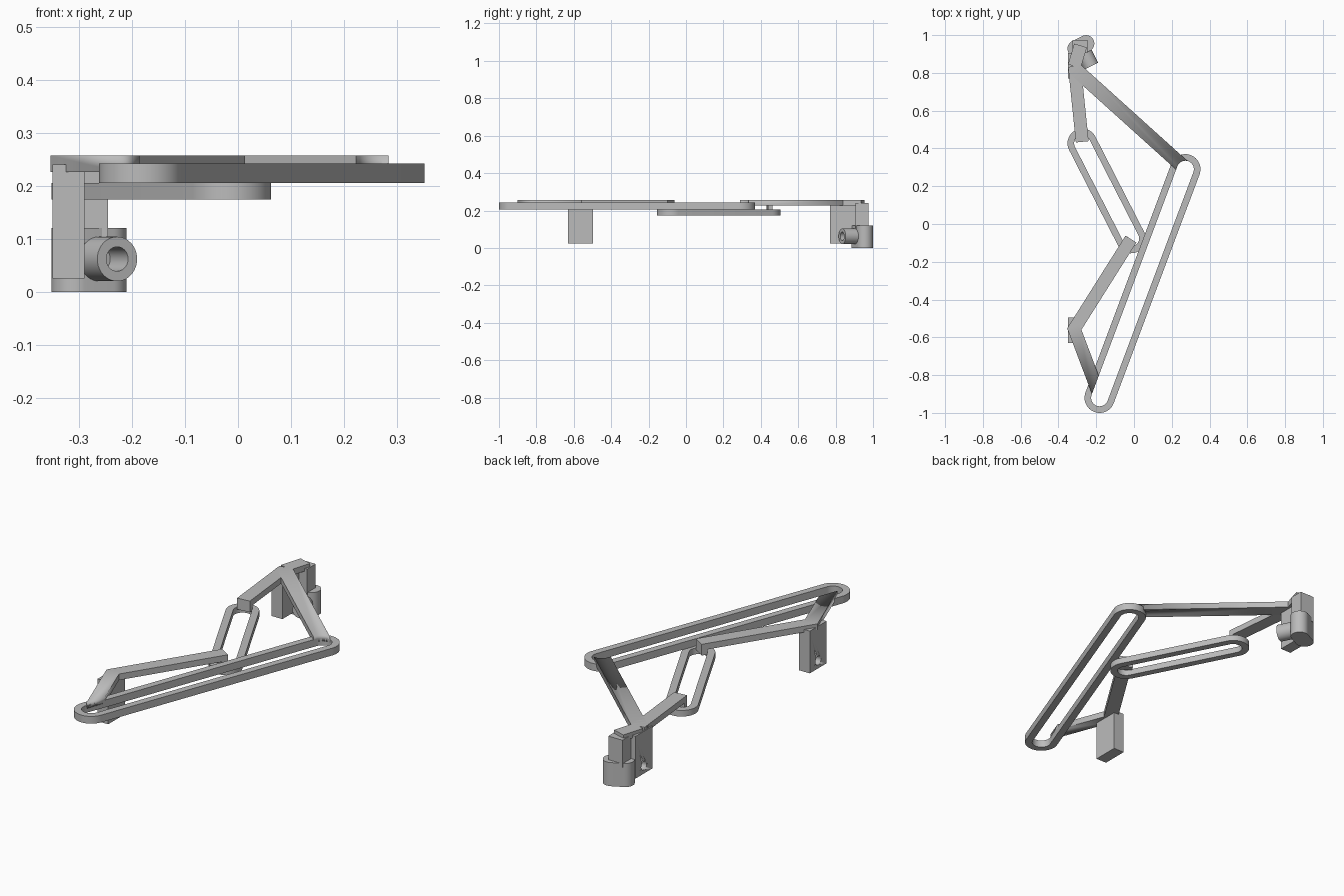
import bpy, bmesh, math
from mathutils import Vector, Matrix

if "Cube" in bpy.data.objects:
    bpy.data.objects.remove(bpy.data.objects["Cube"])

grey = bpy.data.materials.new("light grey")
grey.diffuse_color = (0.5, 0.5, 0.5, 1)
grey.use_nodes = True
grey.node_tree.nodes["Principled BSDF"].inputs["Base Color"].default_value = grey.diffuse_color


def finish(name, bm, smooth=True):
    bmesh.ops.recalc_face_normals(bm, faces=bm.faces)
    me = bpy.data.meshes.new(name)
    bm.to_mesh(me)
    bm.free()
    ob = bpy.data.objects.new(name, me)
    bpy.context.collection.objects.link(ob)
    me.materials.append(grey)
    if smooth:
        bpy.ops.object.select_all(action='DESELECT')
        ob.select_set(True)
        bpy.context.view_layer.objects.active = ob
        bpy.ops.object.shade_smooth_by_angle(angle=math.radians(30))
    return ob


def stadium(p, q, r, n=24):
    """Outline of a rounded slot between two centres."""
    a = math.atan2(q[1] - p[1], q[0] - p[0])
    pts = []
    for c, start in ((q, a - math.pi / 2), (p, a + math.pi / 2)):
        for i in range(n + 1):
            t = start + math.pi * i / n
            pts.append((c[0] + r * math.cos(t), c[1] + r * math.sin(t)))
    return pts


def prism(name, pts, z0, z1):
    bm = bmesh.new()
    lo = [bm.verts.new((x, y, z0)) for x, y in pts]
    hi = [bm.verts.new((x, y, z1)) for x, y in pts]
    bm.faces.new(lo)
    bm.faces.new(hi)
    for i in range(len(pts)):
        j = (i + 1) % len(pts)
        bm.faces.new((lo[i], lo[j], hi[j], hi[i]))
    return finish(name, bm)


def tube_from_loops(name, loops):
    """Closed skin through four loops: outer low, outer high, inner high, inner low."""
    bm = bmesh.new()
    rows = [[bm.verts.new(v) for v in loop] for loop in loops]
    n = len(rows[0])
    for k in range(4):
        a, b = rows[k], rows[(k + 1) % 4]
        for i in range(n):
            j = (i + 1) % n
            bm.faces.new((a[i], a[j], b[j], b[i]))
    return finish(name, bm)


def slotted_ring(name, p, q, r_out, r_in, z0, z1):
    return tube_from_loops(name, [[(x, y, z) for x, y in stadium(p, q, r)]
                           for r, z in ((r_out, z0), (r_out, z1), (r_in, z1), (r_in, z0))])


def bar(name, p, q, width, z0, z1):
    p, q = Vector(p), Vector(q)
    d = (q - p).normalized()
    s = Vector((-d.y, d.x)) * width / 2
    return prism(name, [tuple(v) for v in (p - s, q - s, q + s, p + s)], z0, z1)


def box(name, x0, x1, y0, y1, z0, z1):
    return prism(name, [(x0, y0), (x1, y0), (x1, y1), (x0, y1)], z0, z1)


def cut(ob, cutter):
    m = ob.modifiers.new("cut", 'BOOLEAN')
    m.operation = 'DIFFERENCE'
    m.solver = 'EXACT'
    m.object = cutter
    cutter.hide_render = True
    cutter.hide_viewport = True


# Slotted rings
big_p, big_q = (-0.182, -0.92), (0.272, 0.29)
slotted_ring("long_slotted_ring", big_p, big_q, 0.08, 0.045, 0.205, 0.242)
slotted_ring("short_slotted_ring", (-0.016, -0.077), (-0.274, 0.427), 0.078, 0.043, 0.174, 0.205)
slot = prism("slot_cutter", stadium(big_p, big_q, 0.045), 0.1, 0.4)

# Linking arms, the two on the long ring end at its slot
back_joint, front_joint = (-0.315, 0.835), (-0.315, -0.555)
Z0, Z1 = 0.226, 0.257
cut(bar("back_long_arm", (-0.325, 0.832), (0.265, 0.30), 0.075, Z0, Z1), slot)
cut(bar("front_short_arm", (-0.322, -0.54), (-0.19, -0.89), 0.068, Z0, Z1), slot)
bar("back_short_arm", back_joint, (-0.274, 0.435), 0.068, Z0, Z1)
bar("front_long_arm", (-0.325, -0.57), (-0.016, -0.08), 0.068, Z0, Z1)
bar("clamp_arm", (-0.316, 0.835), (-0.283, 0.945), 0.07, Z0, Z1)

# Short legs joining arms to the short ring
bar("back_arm_leg", (-0.2765, 0.46), (-0.274, 0.435), 0.068, 0.2, Z0)
bar("front_arm_leg", (-0.032, -0.105), (-0.016, -0.08), 0.068, 0.2, Z0)

# Mounting blocks with blind holes on the left
for name, yc in (("front_block", -0.563), ("back_block", 0.838)):
    block = box(name, -0.35, -0.29, yc - 0.067, yc + 0.067, 0.025, 0.24)
    bm = bmesh.new()
    bmesh.ops.create_cone(bm, cap_ends=True, segments=32, radius1=0.022, radius2=0.022, depth=0.08,
                          matrix=Matrix.Translation((-0.35, yc, 0.065)) @ Matrix.Rotation(math.pi / 2, 4, 'Y'))
    cut(block, finish(name + "_hole_cutter", bm))

# Clamp body and post
prism("clamp_body", stadium((-0.308, 0.9285), (-0.254, 0.9555), 0.044), 0, 0.12)
box("clamp_post", -0.325, -0.245, 0.905, 0.975, 0.1, 0.24)

# Hollow spout on the clamp
start, end = Vector((-0.272, 0.923, 0.062)), Vector((-0.228, 0.835, 0.062))
axis = (end - start).normalized()
side = axis.cross(Vector((0, 0, 1)))


def circle(c, r, n=40):
    return [c + r * (side * math.cos(2 * math.pi * i / n) + Vector((0, 0, math.sin(2 * math.pi * i / n))))
            for i in range(n)]


tube_from_loops("clamp_spout", [circle(start, 0.042), circle(end, 0.042),
                                circle(end, 0.023), circle(start, 0.023)])
